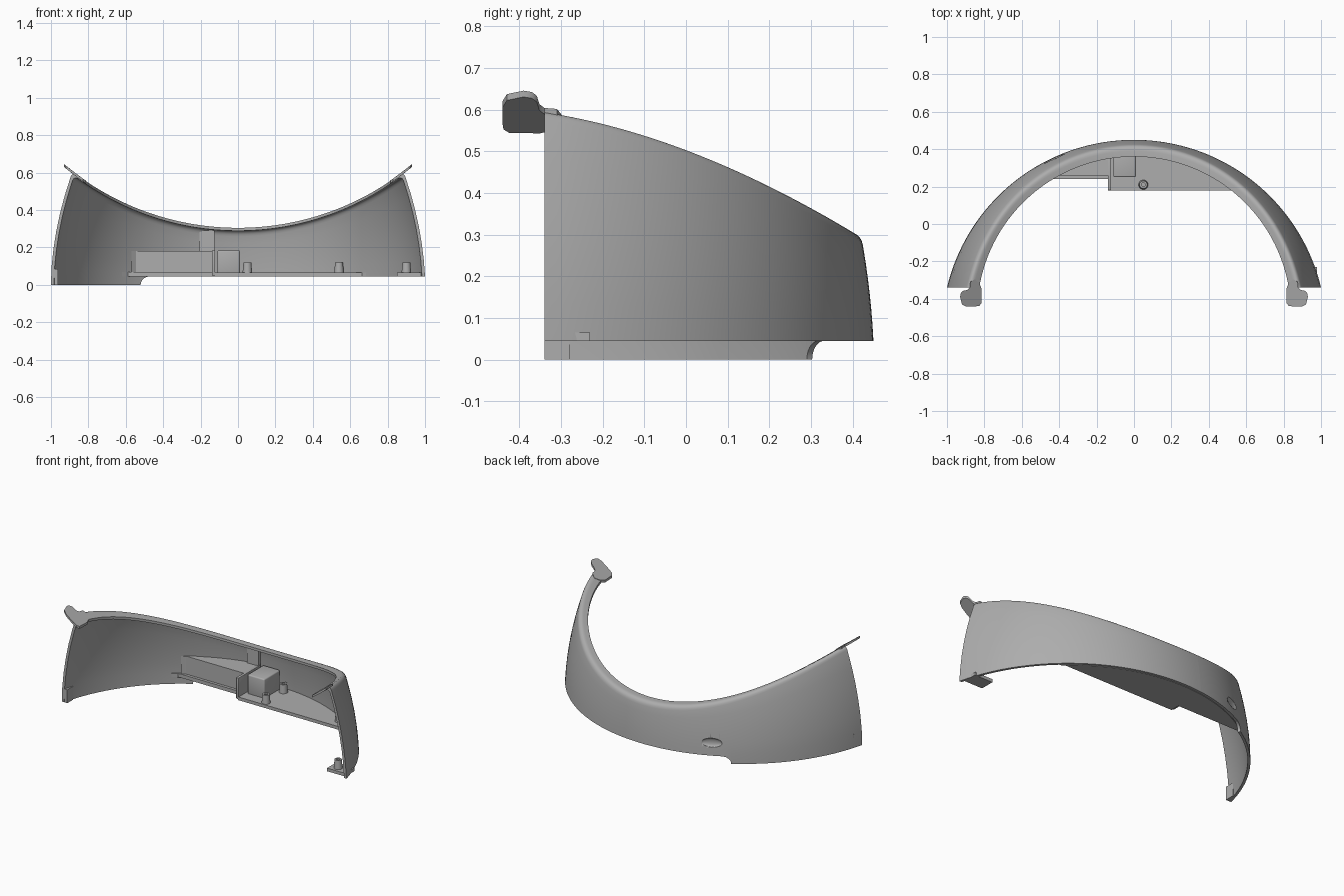
import bpy, bmesh, math

cube = bpy.data.objects.get("Cube")
if cube:
    bpy.data.objects.remove(cube, do_unlink=True)

grey = bpy.data.materials.new("plain grey")
grey.use_nodes = True
COLOUR = (0.42, 0.42, 0.42, 1)
grey.diffuse_color = COLOUR
grey.node_tree.nodes["Principled BSDF"].inputs["Base Color"].default_value = COLOUR

BASE_R, BASE_CY = 1.028, -0.578      # outer wall arc at its foot
RIM_R, RIM_CY = 0.839, -0.479        # inner edge of the rim
FRONT_Y, FOOT_Z, THICK = -0.34, 0.045, 0.016
SEAM = -0.089                        # where the two shells meet


def finish(name, bm, angle=35):
    bmesh.ops.recalc_face_normals(bm, faces=bm.faces)
    mesh = bpy.data.meshes.new(name)
    bm.to_mesh(mesh)
    bm.free()
    mesh.materials.append(grey)
    obj = bpy.data.objects.new(name, mesh)
    bpy.context.collection.objects.link(obj)
    bpy.ops.object.select_all(action='DESELECT')
    obj.select_set(True)
    bpy.context.view_layer.objects.active = obj
    bpy.ops.object.shade_smooth_by_angle(angle=math.radians(angle))
    return obj


def saddle(x):
    """Height of the rim surface, which bends only across x."""
    return 0.305 + 1.45 - math.sqrt(1.45 ** 2 - x * x)


def arc_point(t, r, cy):
    a = t * math.acos((FRONT_Y - cy) / r)
    return r * math.sin(a), cy + r * math.cos(a)


def wall_point(t, z, inset):
    dz = max(z - FOOT_Z, 0)
    x, y = arc_point(t, BASE_R - inset - 0.049 * dz - 0.268 * dz * dz, BASE_CY)
    return x, y, z


def foot(t):
    """Lower edge: a skirt on the right, ending in a rounded step."""
    u = min(max((t + 0.405) / 0.0415, 0), 1)
    return FOOT_Z * math.sqrt(1 - (1 - u) ** 2)


def profile(t, inset):
    """Wall from foot to rim, rounded at the shoulder."""
    zc = 0.4
    for _ in range(20):
        zc = saddle(wall_point(t, zc, inset)[0]) - inset
    corner = wall_point(t, zc, inset)
    ix, iy = arc_point(t, RIM_R, RIM_CY)
    bx, by = (corner[0] + ix) / 2, (corner[1] + iy) / 2
    a, b = wall_point(t, zc - 0.03, inset), (bx, by, saddle(bx) - inset)
    low = foot(t)
    pts = [wall_point(t, low + (zc - 0.03 - low) * i / 6, inset) for i in range(6)]
    for i in range(6):
        s = i / 5
        pts.append(tuple((1 - s) ** 2 * p + 2 * s * (1 - s) * c + s * s * q
                         for p, c, q in zip(a, corner, b)))
    pts.append((ix, iy, saddle(ix) - inset))
    return pts


def shell(name, t0, t1, extra=()):
    n = 48
    ts = sorted([t0 + (t1 - t0) * i / n for i in range(n + 1)] + list(extra))
    bm = bmesh.new()
    loops = [[bm.verts.new(p) for p in profile(t, 0) + profile(t, THICK)[::-1]] for t in ts]
    k = len(loops[0])
    for a, b in zip(loops, loops[1:]):
        for i in range(k):
            j = (i + 1) % k
            bm.faces.new((a[i], a[j], b[j], b[i]))
    half = k // 2
    for ring in (loops[0], loops[-1]):
        for i in range(half - 1):
            bm.faces.new((ring[i], ring[i + 1], ring[k - 2 - i], ring[k - 1 - i]))
    return finish(name, bm)


def prism(name, outline, z0, z1, bevel=0):
    bm = bmesh.new()
    face = bm.faces.new([bm.verts.new((x, y, z0)) for x, y in outline])
    top = bmesh.ops.extrude_face_region(bm, geom=[face])["geom"]
    bmesh.ops.translate(bm, vec=(0, 0, z1 - z0),
                        verts=[v for v in top if isinstance(v, bmesh.types.BMVert)])
    if bevel:
        bmesh.ops.bevel(bm, geom=bm.edges[:], offset=bevel, segments=3,
                        profile=0.5, affect='EDGES')
    return finish(name, bm)


def slab(name, x0, x1, y0, z0, z1, r=1.008):
    """Plate with a straight front edge whose back follows the wall."""
    n = 24
    xs = [x1 + (x0 - x1) * i / n for i in range(n + 1)]
    back = [(x, BASE_CY + math.sqrt(r * r - x * x)) for x in xs]
    return prism(name, [(x0, y0), (x1, y0)] + back, z0, z1)


def box(name, x0, x1, y0, y1, z0, z1, bevel=0):
    return prism(name, [(x0, y0), (x1, y0), (x1, y1), (x0, y1)], z0, z1, bevel)


# Curved shells
left_shell = shell("left_shell", SEAM, 1)
right_shell = shell("right_shell", -1, SEAM,
                    [-0.4051] + [-0.405 + 0.0415 * (i / 8) ** 2 for i in range(9)])

# Oval dimple in the back of the right shell
a = -math.asin(0.43 / BASE_R)
bm = bmesh.new()
bmesh.ops.create_uvsphere(bm, u_segments=32, v_segments=16, radius=1)
dimple = finish("dimple_cutter", bm)
dimple.scale = (0.06, 0.013, 0.028)
dimple.rotation_euler.z = -a
dimple.location = wall_point(a / 1.337, 0.125, 0)
cut = right_shell.modifiers.new("dimple", 'BOOLEAN')
cut.object, cut.operation, cut.solver = dimple, 'DIFFERENCE', 'EXACT'
bpy.context.view_layer.objects.active = right_shell
bpy.ops.object.modifier_apply(modifier="dimple")
bpy.data.objects.remove(dimple, do_unlink=True)

# Floor shelf, raised tray and its lip
slab("floor_shelf", -0.125, 0.685, 0.18, 0.045, 0.065)
slab("tray_lip", -0.62, -0.125, 0.24, 0.045, 0.068)
slab("tray", -0.57, -0.13, 0.258, 0.06, 0.182, 0.998)
box("tray_end_wall", -0.14, -0.122, 0.18, 0.4, 0.05, 0.185, 0.003)
box("inner_box", -0.11, 0.01, 0.25, 0.41, 0.055, 0.185, 0.008)
slab("seam_plate", -0.205, -0.125, 0.385, 0.18, 0.296, 0.99)

# Small foot pieces at the front ends
box("left_foot_plate", 0.85, 0.978, -0.32, -0.23, 0.045, 0.065)
box("right_foot_block", -0.982, -0.962, -0.34, -0.28, 0, 0.085)

# Hollow pegs
for i, (x, y) in enumerate([(0.05, 0.21), (0.05, 0.385), (0.54, 0.245), (0.9, -0.28)]):
    bm = bmesh.new()
    rings = [[bm.verts.new((x + r * math.cos(k * math.tau / 24),
                            y + r * math.sin(k * math.tau / 24), z)) for k in range(24)]
             for r, z in [(0.026, 0.06), (0.021, 0.12), (0.01, 0.12), (0.01, 0.07)]]
    for p, q in zip(rings, rings[1:]):
        for k in range(24):
            bm.faces.new((p[k], p[k - 1], q[k - 1], q[k]))
    bm.faces.new(rings[0])
    bm.faces.new(rings[-1])
    finish(f"peg_{i + 1}", bm)

# Tilted tabs continuing the rim at the front
TAB = [(0.85, -0.295), (0.825, -0.32), (0.814, -0.35), (0.816, -0.425), (0.828, -0.438),
       (0.85, -0.441), (0.9, -0.44), (0.92, -0.43), (0.93, -0.39), (0.926, -0.37),
       (0.915, -0.358), (0.89, -0.352), (0.878, -0.34), (0.875, -0.31)]
for side, name in ((1, "left_tab"), (-1, "right_tab")):
    tab = prism(name, [(side * x, y) for x, y in TAB], -0.012, 0.003)
    for v in tab.data.vertices:
        v.co.z += saddle(v.co.x)
